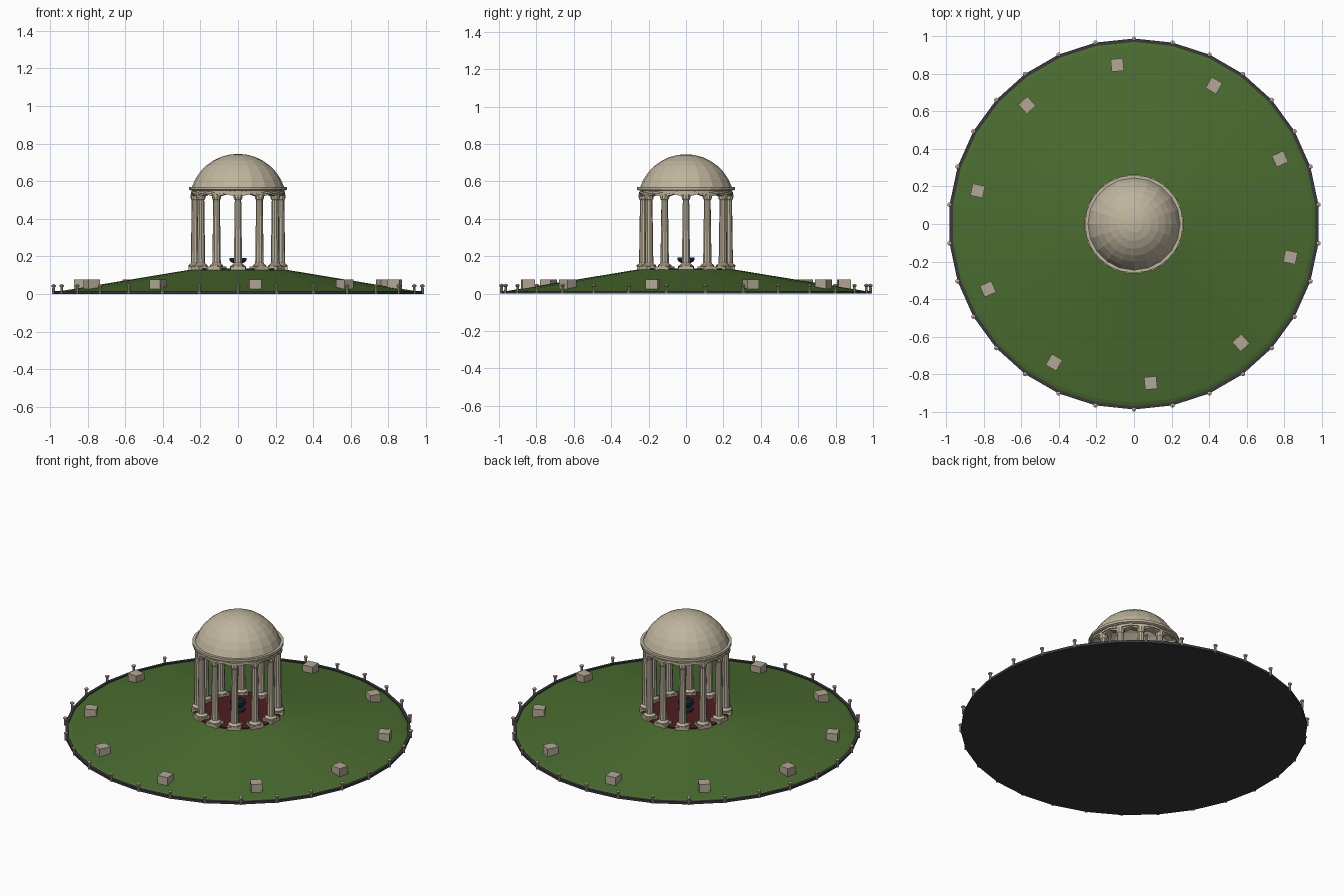
import bpy, bmesh
from math import sin, cos, pi, radians, asin
from mathutils import Matrix

if "Cube" in bpy.data.objects:
    bpy.data.objects.remove(bpy.data.objects["Cube"])


def material(name, rgb):
    m = bpy.data.materials.new(name)
    m.diffuse_color = (*rgb, 1)
    m.use_nodes = True
    m.node_tree.nodes["Principled BSDF"].inputs["Base Color"].default_value = m.diffuse_color
    return m


STONE = material("stone", (0.52, 0.46, 0.34))
BLOCK = material("block_stone", (0.45, 0.39, 0.30))
GRASS = material("grass", (0.07, 0.15, 0.03))
DARK = material("dark_kerb", (0.04, 0.04, 0.045))
RED = material("red_floor", (0.08, 0.012, 0.015))
NAVY = material("navy", (0.016, 0.02, 0.04))


def finish(name, bm, mat, fix=True):
    if fix:
        bmesh.ops.recalc_face_normals(bm, faces=bm.faces)
    me = bpy.data.meshes.new(name)
    bm.to_mesh(me)
    bm.free()
    me.materials.append(mat)
    ob = bpy.data.objects.new(name, me)
    bpy.context.collection.objects.link(ob)
    return ob


def lathe(bm, profile, n, start=0.0, closed=False, mat=Matrix(), wave=None):
    """Spin (radius, z) points around z; radius 0 becomes a pole."""
    rings = []
    for k, (r, z) in enumerate(profile):
        if r == 0:
            rings.append([bm.verts.new(mat @ Matrix.Translation((0, 0, z)).translation)] * n)
            continue
        ring = []
        for i in range(n):
            a = start + 2 * pi * i / n
            dz = wave(k, a) if wave else 0
            v = bm.verts.new((r * cos(a), r * sin(a), z + dz))
            v.co = mat @ v.co
            ring.append(v)
        rings.append(ring)
    pairs = list(zip(rings, rings[1:]))
    if closed:
        pairs.append((rings[-1], rings[0]))
    for lo, hi in pairs:
        for i in range(n):
            j = (i + 1) % n
            vs = []
            for v in (lo[i], lo[j], hi[j], hi[i]):
                if v not in vs:
                    vs.append(v)
            if len(vs) > 2:
                bm.faces.new(vs)


def turned(name, profile, n, mat, start=0.0, closed=False, wave=None):
    bm = bmesh.new()
    lathe(bm, profile, n, start, closed, wave=wave)
    return finish(name, bm, mat)


def box(bm, size, mat):
    bmesh.ops.create_cube(bm, size=1, matrix=mat @ Matrix.Diagonal((*size, 1)))


def polar(deg, r, z=0):
    return Matrix.Rotation(radians(deg), 4, 'Z') @ Matrix.Translation((r, 0, z))


# Kerb plate and grassy mound, corners shared with the posts
s = radians(6)
turned("kerb_base", [(0, 0), (0.986, 0), (0.986, 0.015), (0.968, 0.015), (0.968, 0.006), (0, 0.006)],
       30, DARK, s)
turned("grass_mound", [(0.97, 0.008), (0.95, 0.015), (0.262, 0.128), (0, 0.129)], 30, GRASS, s)

# Kerb posts
bm = bmesh.new()
for i in range(30):
    lathe(bm, [(0, 0), (0.008, 0), (0.007, 0.036), (0.012, 0.04), (0.012, 0.047), (0, 0.053)],
          8, mat=polar(6 + 12 * i, 0.986))
finish("kerb_posts", bm, STONE)

# Ring of stone blocks
bm = bmesh.new()
for i in range(10):
    box(bm, (0.067, 0.065, 0.06), polar(24 + 36 * i, 0.85, 0.046))
finish("stone_blocks", bm, BLOCK)

# Temple floor
turned("temple_floor", [(0.25, 0.12), (0.25, 0.135), (0, 0.135)], 24, RED)

# Columns with plinth, base, tapered shaft and capital
bm = bmesh.new()
column = [(0.036, 0.144), (0.036, 0.153), (0.028, 0.158), (0.023, 0.164), (0.018, 0.5),
          (0.023, 0.506), (0.025, 0.515), (0.025, 0.53), (0, 0.53)]
for i in range(12):
    box(bm, (0.07, 0.08, 0.022), polar(30 * i, 0.228, 0.134))
    lathe(bm, column, 10, mat=polar(30 * i, 0.228))
finish("columns", bm, STONE)


# Scalloped entablature: lower edge rises between the columns
def scallop(k, a):
    return 0.008 * (1 - cos(12 * a)) if k in (0, 3) else 0


turned("entablature", [(0.244, 0.515), (0.244, 0.556), (0.205, 0.556), (0.205, 0.515)],
       48, STONE, closed=True, wave=scallop)
turned("entablature_band", [(0.251, 0.529), (0.251, 0.541), (0.24, 0.541), (0.24, 0.529)],
       48, STONE, closed=True, wave=lambda k, a: 0.004 * (1 - cos(12 * a)))

# Cornice ring
turned("cornice", [(0.25, 0.551), (0.261, 0.555), (0.261, 0.57), (0.2, 0.57), (0.2, 0.551)],
       24, STONE, closed=True)

# Faceted dome as a thin shell
R, cz = 0.259, 0.486
outer = [(R * sin(asin(0.245 / R) * t / 7), cz + R * cos(asin(0.245 / R) * t / 7)) for t in range(7, 0, -1)]
outer.append((0, cz + R))
inner = [(r * 0.95, z - 0.012) for r, z in reversed(outer)]
turned("dome", outer + inner, 20, STONE, closed=True)

# Urn on the temple floor
turned("urn", [(0, 0.135), (0.042, 0.135), (0.042, 0.147), (0.024, 0.153), (0.022, 0.163),
               (0.038, 0.17), (0.046, 0.182), (0.046, 0.192), (0.036, 0.192), (0.03, 0.182), (0, 0.18)],
       12, NAVY)
